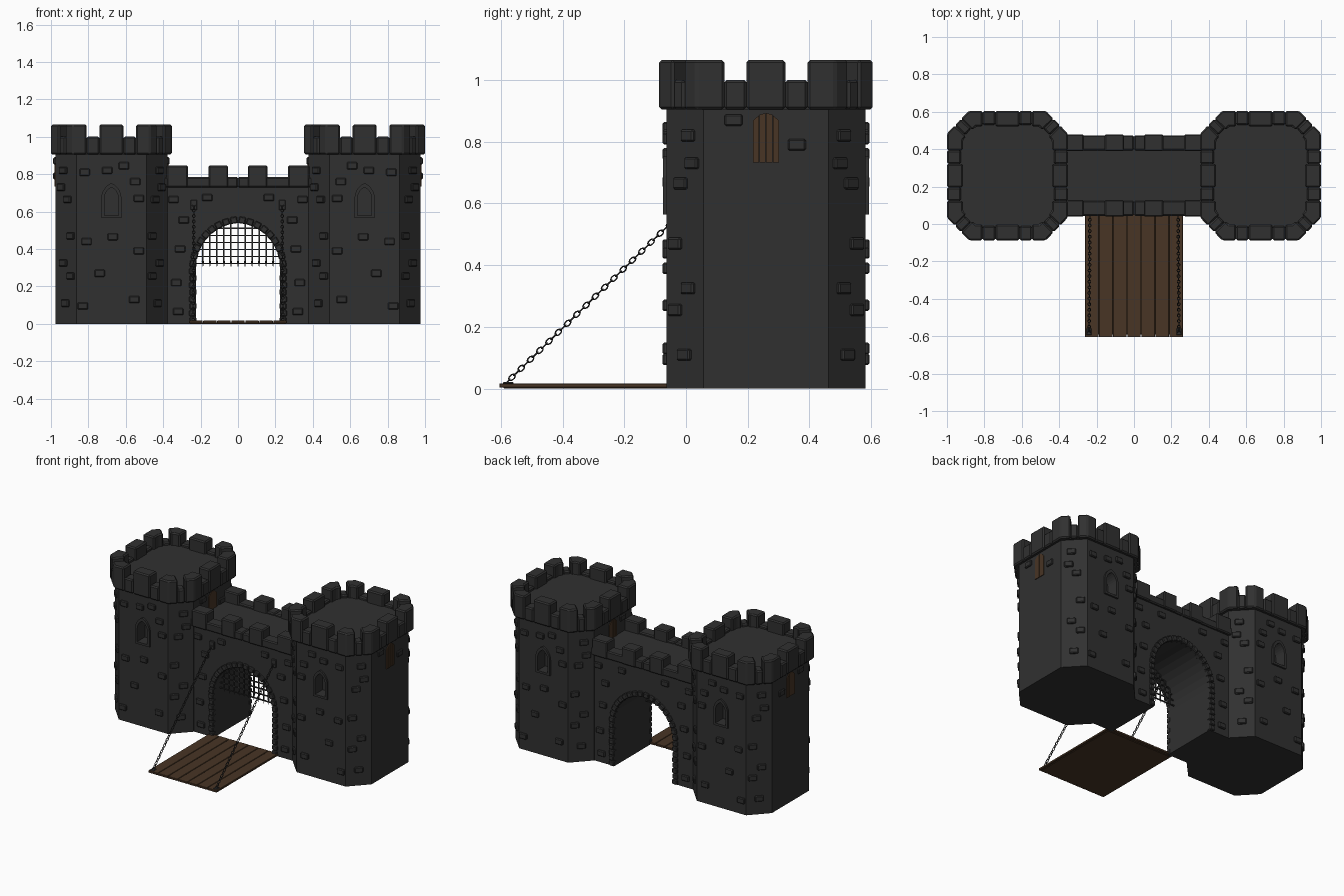
import bpy, bmesh
from math import sin, cos, acos, sqrt, radians, atan2, pi
from mathutils import Matrix, Vector

if "Cube" in bpy.data.objects:
    bpy.data.objects.remove(bpy.data.objects["Cube"])

CY = 0.259                       # depth centre of the masonry; all parts are built around it
CX, HX, HY, FX, FY = 0.677, 0.30, 0.322, 0.187, 0.202   # tower centre, half size, half flat


def material(name, rgb):
    m = bpy.data.materials.new(name)
    m.diffuse_color = (*rgb, 1)
    m.use_nodes = True
    m.node_tree.nodes["Principled BSDF"].inputs["Base Color"].default_value = m.diffuse_color
    return m


STONE = material("dark_stone", (0.03, 0.03, 0.03))
WOOD = material("dark_wood", (0.065, 0.035, 0.018))
IRON = material("iron", (0.03, 0.03, 0.03))


def finish(name, bm, mat, mirror="", bevel=0.0, cutter=None):
    bmesh.ops.recalc_face_normals(bm, faces=bm.faces)
    me = bpy.data.meshes.new(name)
    bm.to_mesh(me)
    bm.free()
    me.materials.append(mat)
    ob = bpy.data.objects.new(name, me)
    ob.location.y = CY
    bpy.context.collection.objects.link(ob)
    if cutter:
        m = ob.modifiers.new("Recess", "BOOLEAN")
        m.object, m.operation, m.solver = cutter, "DIFFERENCE", "EXACT"
    if bevel:
        m = ob.modifiers.new("Bevel", "BEVEL")
        m.width, m.segments, m.limit_method = bevel, 1, "ANGLE"
    if mirror:
        m = ob.modifiers.new("Mirror", "MIRROR")
        m.use_axis = ("x" in mirror, "y" in mirror, False)
        m.use_mirror_merge = False
    return ob


def block(bm, c, size, rot=Matrix()):
    bmesh.ops.create_cube(bm, size=1, matrix=Matrix.Translation(c) @ rot @ Matrix.Diagonal((*size, 1)))


def prism(bm, pts, lo, hi, axis="z"):
    """Extrude a flat outline along one axis."""
    put = {"z": lambda p, t: (p[0], p[1], t), "y": lambda p, t: (p[0], t, p[1]),
           "x": lambda p, t: (t, p[0], p[1])}[axis]
    a = [bm.verts.new(put(p, lo)) for p in pts]
    b = [bm.verts.new(put(p, hi)) for p in pts]
    bm.faces.new(a)
    bm.faces.new(b[::-1])
    for i in range(len(pts)):
        j = (i + 1) % len(pts)
        bm.faces.new((a[i], b[i], b[j], a[j]))


def octagon(hx, hy, fx, fy):
    return [(CX + x, y) for x, y in ((fx, -hy), (hx, -fy), (hx, fy), (fx, hy),
                                     (-fx, hy), (-hx, fy), (-hx, -fy), (-fx, -hy))]


def lancet(w, z0, zs, h, n=5):
    """Pointed arch outline: half width, base, spring line, rise."""
    a = (h * h - w * w) / (2 * w)
    r, end = w + a, acos(a / (w + a))
    side = [(-a + r * cos(end * i / n), zs + r * sin(end * i / n)) for i in range(n + 1)]
    right = [(w, z0)] + side
    return right + [(-x, z) for x, z in right[-2::-1]]


# Towers with recessed pointed windows front and back
bm = bmesh.new()
for s in (-1, 1):
    prism(bm, [(CX + x, z) for x, z in lancet(0.038, 0.58, 0.67, 0.06)], s * (HY - 0.07), s * (HY + 0.05), "y")
cutter = finish("window_cutter", bm, STONE)
cutter.hide_render = True
cutter.display_type = "WIRE"
bm = bmesh.new()
prism(bm, octagon(HX, HY, FX, FY), 0, 0.95)
finish("towers", bm, STONE, "x", cutter=cutter)

# Window surrounds
bm = bmesh.new()
inner, outer = lancet(0.038, 0.58, 0.67, 0.06), lancet(0.054, 0.565, 0.67, 0.083)
for i in range(len(inner)):
    j = (i + 1) % len(inner)
    prism(bm, [(CX + x, z) for x, z in (inner[i], outer[i], outer[j], inner[j])], -HY - 0.012, -HY + 0.01, "y")
finish("window_surrounds", bm, STONE, "xy")

# Tower tops: slab, then a ring of tall and low blocks following the octagon
bm = bmesh.new()
prism(bm, octagon(0.31, 0.332, 0.198, 0.21), 0.905, 0.98)
finish("tower_platforms", bm, STONE, "x")


def ring_point(x, y, depth):
    """Offset a point of the first-quadrant outline towards the centre."""
    flat_x, flat_y = abs(y - 0.346) < 1e-4, abs(x - 0.323) < 1e-4
    k = 0.42
    if flat_x and x < 0.2:
        return (x, y - depth)
    if flat_y and y < 0.21:
        return (x - depth, y)
    if flat_x:
        return (x - depth * k, y - depth)
    if flat_y:
        return (x - depth, y - depth * k)
    return (x - depth * 0.72, y - depth * 0.7)


VA, VB = (0.206, 0.346), (0.323, 0.225)
on_chamfer = lambda t: (VA[0] + (VB[0] - VA[0]) * t, VA[1] + (VB[1] - VA[1]) * t)
tall = [[(0.132, 0.346), VA, on_chamfer(0.36)], [on_chamfer(0.64), VB, (0.323, 0.135)]]
low = [[(0.064, 0.346), (0.132, 0.346)], [on_chamfer(0.36), on_chamfer(0.64)], [(0.323, 0.135), (0.323, 0.063)]]
bm = bmesh.new()
for segs, top, depth in ((tall, 1.065, 0.085), (low, 1.0, 0.075)):
    for seg in segs:
        foot = seg + [ring_point(*p, depth) for p in reversed(seg)]
        for sx in (-1, 1):
            prism(bm, [(CX + sx * x, -y) for x, y in foot], 0.905, top)
block(bm, (CX, -0.3035, 0.985), (0.128, 0.085, 0.16))
finish("tower_battlements", bm, STONE, "xy", 0.008)
bm = bmesh.new()
for s in (-1, 1):
    block(bm, (CX + s * 0.2805, 0, 0.985), (0.085, 0.126, 0.16))
finish("side_merlons", bm, STONE, "x", 0.008)

# Gatehouse wall with the pointed passage
arch = lancet(0.225, 0, 0.30, 0.24, 8)
bm = bmesh.new()
prism(bm, [(0.4, 0), (0.4, 0.77), (-0.4, 0.77), (-0.4, 0)] + arch[::-1], -0.199, 0.199, "y")
finish("gatehouse", bm, STONE)

# Gatehouse battlements
bm = bmesh.new()
block(bm, (0.2, -0.175, 0.757), (0.4, 0.08, 0.055))
for x, w in ((0.105, 0.105), (0.325, 0.115)):
    block(bm, (x, -0.175, 0.788), (w, 0.09, 0.116))
finish("gatehouse_battlements", bm, STONE, "xy", 0.007)

# Arch stones
bm = bmesh.new()
for i in range(8):
    block(bm, (0.240 + 0.003 * (i % 2), -0.196, 0.019 + i * 0.0375), (0.036, 0.034, 0.034))
A, R = 0.0155, 0.2405
for i in range(9):
    th = acos(A / R) * (i + 0.5) / 9
    r = R + 0.016
    block(bm, (-A + r * cos(th), -0.196, 0.30 + r * sin(th)), (0.036, 0.034, 0.037), Matrix.Rotation(-th, 4, "Y"))
finish("arch_stones", bm, STONE, "xy", 0.005)

# Raised stones on the walls: front faces, chamfers, gatehouse
bm = bmesh.new()
SIZE = (0.056, 0.026, 0.038)
for x, z in ((0.82, 0.81), (0.61, 0.845), (0.55, 0.76), (0.70, 0.82), (0.81, 0.44), (0.67, 0.465),
             (0.74, 0.27), (0.83, 0.095), (0.555, 0.13), (0.53, 0.39), (0.53, 0.67)):
    block(bm, (x, -HY, z), SIZE)
ang = atan2(HY - FY, HX - FX)
for s in (-1, 1):
    for t, z in ((0.6, 0.82), (0.4, 0.665), (0.25, 0.47), (0.6, 0.325), (0.25, 0.255), (0.5, 0.11), (0.7, 0.73)):
        block(bm, (CX + s * (FX + (HX - FX) * t), -HY + (HY - FY) * t, z), SIZE, Matrix.Rotation(s * ang, 4, "Z"))
for x, z in ((0.345, 0.665), (0.165, 0.675), (0.29, 0.555), (0.33, 0.22), (0.32, 0.065), (0.31, 0.40)):
    block(bm, (x, -0.199, z), SIZE)
finish("wall_stones", bm, STONE, "xy", 0.005)
bm = bmesh.new()
for s in (-1, 1):
    for y, z in ((-0.105, 0.87), (0.1, 0.79)):
        block(bm, (CX + s * HX, y, z), (0.022, 0.058, 0.038))
finish("side_stones", bm, STONE, "x", 0.005)

# Arched plank shutters on both sides of each tower
bm = bmesh.new()
for s in (-1, 1):
    for k in (-1, 1):
        for y0, y1, z0, z1 in ((0.001, 0.0205, 0.893, 0.888), (0.0225, 0.0425, 0.886, 0.868)):
            prism(bm, [(k * y0, 0.733), (k * y1, 0.733), (k * y1, z1), (k * y0, z0)],
                  CX + s * (HX - 0.01), CX + s * (HX + 0.005), "x")
finish("shutters", bm, WOOD, "x")

# Drawbridge planks
bm = bmesh.new()
for i in range(-3, 4):
    block(bm, (i * 0.075, (-0.864 - 0.19) / 2, 0.01), (0.072, 0.674, 0.014))
block(bm, (0, -0.53, 0.004), (0.50, 0.64, 0.008))
finish("drawbridge", bm, WOOD, bevel=0.002)

# Portcullis clipped to the arch
bm = bmesh.new()
PY = -0.14
for i in range(-5, 6):
    x = i * 0.0375
    top = 0.31 + sqrt(R * R - (abs(x) + A) ** 2)
    block(bm, (x, PY, (0.335 + top) / 2), (0.008, 0.008, top - 0.335))
    bmesh.ops.create_cone(bm, segments=4, radius1=0.0065, radius2=0, depth=0.035,
                          matrix=Matrix.Translation((x, PY, 0.3175)) @ Matrix.Rotation(pi, 4, "X"))
for i in range(6):
    z = 0.315 + 0.0375 * (i + 0.2)
    w = sqrt(R * R - (z - 0.30) ** 2) - A
    block(bm, (0, PY, z), (2 * w + 0.01, 0.007, 0.007))
finish("portcullis", bm, IRON)


def link(bm, m, length, width, wire, n=10, k=5):
    rows = []
    for i in range(n):
        a = 2 * pi * i / n
        rows.append([bm.verts.new(m @ Vector((cos(a) * (length + wire * cos(2 * pi * j / k)),
                                              sin(a) * (width + wire * cos(2 * pi * j / k)),
                                              wire * sin(2 * pi * j / k)))) for j in range(k)])
    for i in range(n):
        for j in range(k):
            p, q = rows[i], rows[(i + 1) % n]
            bm.faces.new((p[j], q[j], q[(j + 1) % k], p[(j + 1) % k]))


# Chains with wall brackets and deck plates
bm = bmesh.new()
p0, p1 = Vector((0.24, -0.838, 0.022)), Vector((0.236, -0.207, 0.635))
rot = (p1 - p0).to_track_quat("X", "Z").to_matrix().to_4x4()
for i in range(43):
    m = Matrix.Translation(p0.lerp(p1, i / 42)) @ rot @ Matrix.Rotation(radians(90 * (i % 2)), 4, "X")
    link(bm, m, 0.0125, 0.0075, 0.0026)
finish("chains", bm, IRON, "x")
bm = bmesh.new()
block(bm, (0.236, -0.203, 0.635), (0.034, 0.014, 0.055))
block(bm, (0.24, -0.835, 0.018), (0.028, 0.036, 0.006))
finish("chain_brackets", bm, IRON, "x", 0.003)
